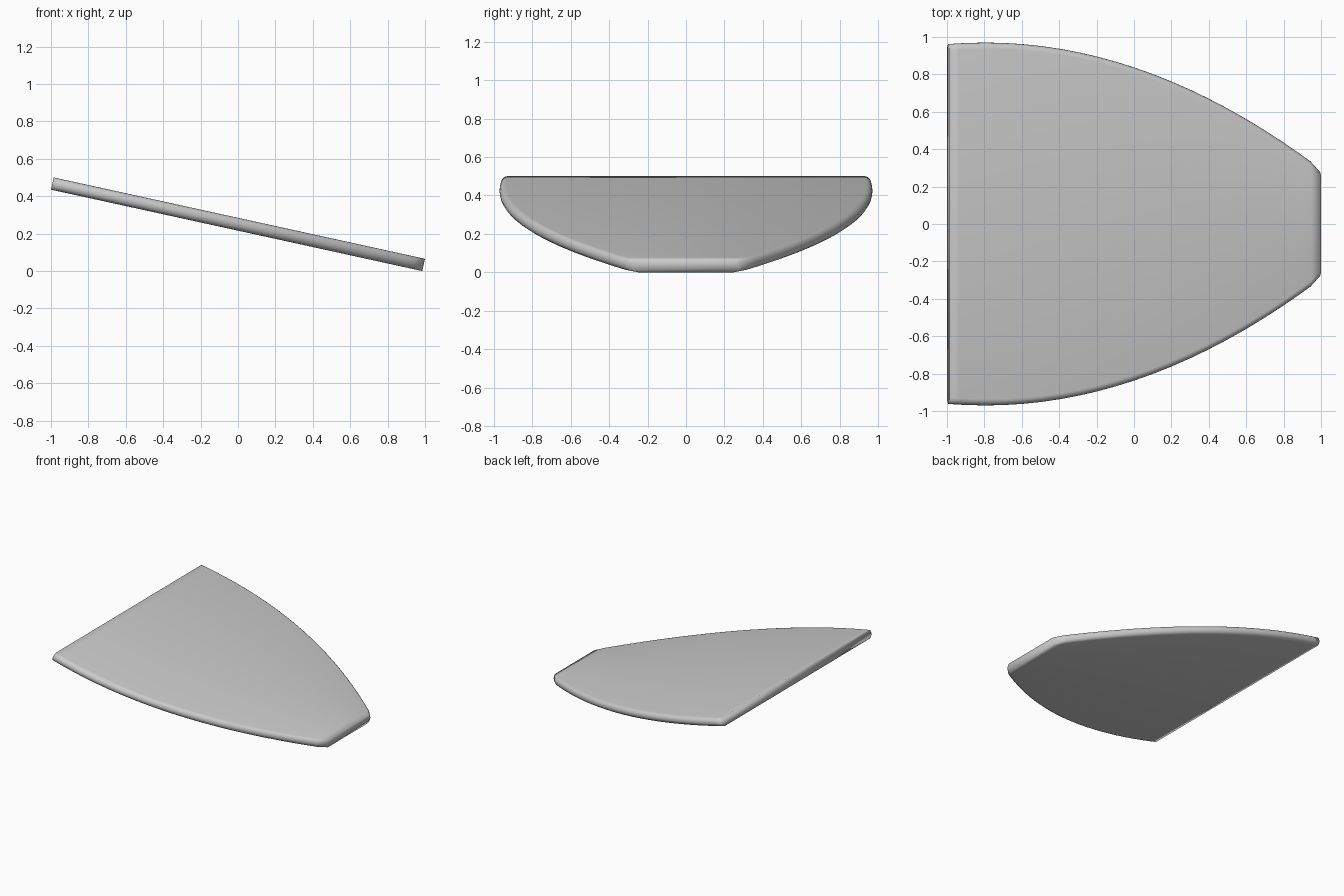
import bpy, bmesh, math

if "Cube" in bpy.data.objects:
    bpy.data.objects.remove(bpy.data.objects["Cube"])

LENGTH, THICK, TILT = 2.032, 0.067, math.atan2(0.435, 1.985)
R = THICK / 2


def half_width(x):
    # parabolic flank, clipped by a small corner cut at the narrow end
    y = 0.97 - 0.2073 * (x + 0.8) ** 2
    return min(y, 0.335 - 1.1 * (x - 0.95)) if x > 0.95 else y


def section(w):
    # flat slab section with half-round flanks
    arc = [-math.pi / 2 + math.pi * i / 8 for i in range(9)]
    right = [(w - R + R * math.cos(a), R * math.sin(a)) for a in arc]
    return right + [(-y, z) for y, z in reversed(right)]


# stations along the slab, with tight ones at both ends
xs = [-1, -0.95] + [-0.9 + 0.1 * i for i in range(19)] + [0.95, 1]

bm = bmesh.new()
rings = [[bm.verts.new((x * LENGTH / 2, y, z)) for y, z in section(half_width(x))] for x in xs]
for a, b in zip(rings, rings[1:]):
    n = len(a)
    for i in range(n):
        j = (i + 1) % n
        bm.faces.new((a[i], a[j], b[j], b[i]))
bm.faces.new(rings[0])
bm.faces.new(rings[-1])
bmesh.ops.recalc_face_normals(bm, faces=bm.faces)
for f in bm.faces:
    f.smooth = True

mesh = bpy.data.meshes.new("tapered_panel")
bm.to_mesh(mesh)
bm.free()

# tilted so the wide end is raised
panel = bpy.data.objects.new("tapered_panel", mesh)
bpy.context.collection.objects.link(panel)
panel.rotation_euler = (0, TILT, 0)
panel.location.z = LENGTH / 2 * math.sin(TILT) + R * math.cos(TILT)

grey = bpy.data.materials.new("light_grey")
grey.diffuse_color = (0.6, 0.6, 0.6, 1)
grey.use_nodes = True
grey.node_tree.nodes["Principled BSDF"].inputs["Base Color"].default_value = grey.diffuse_color
mesh.materials.append(grey)
